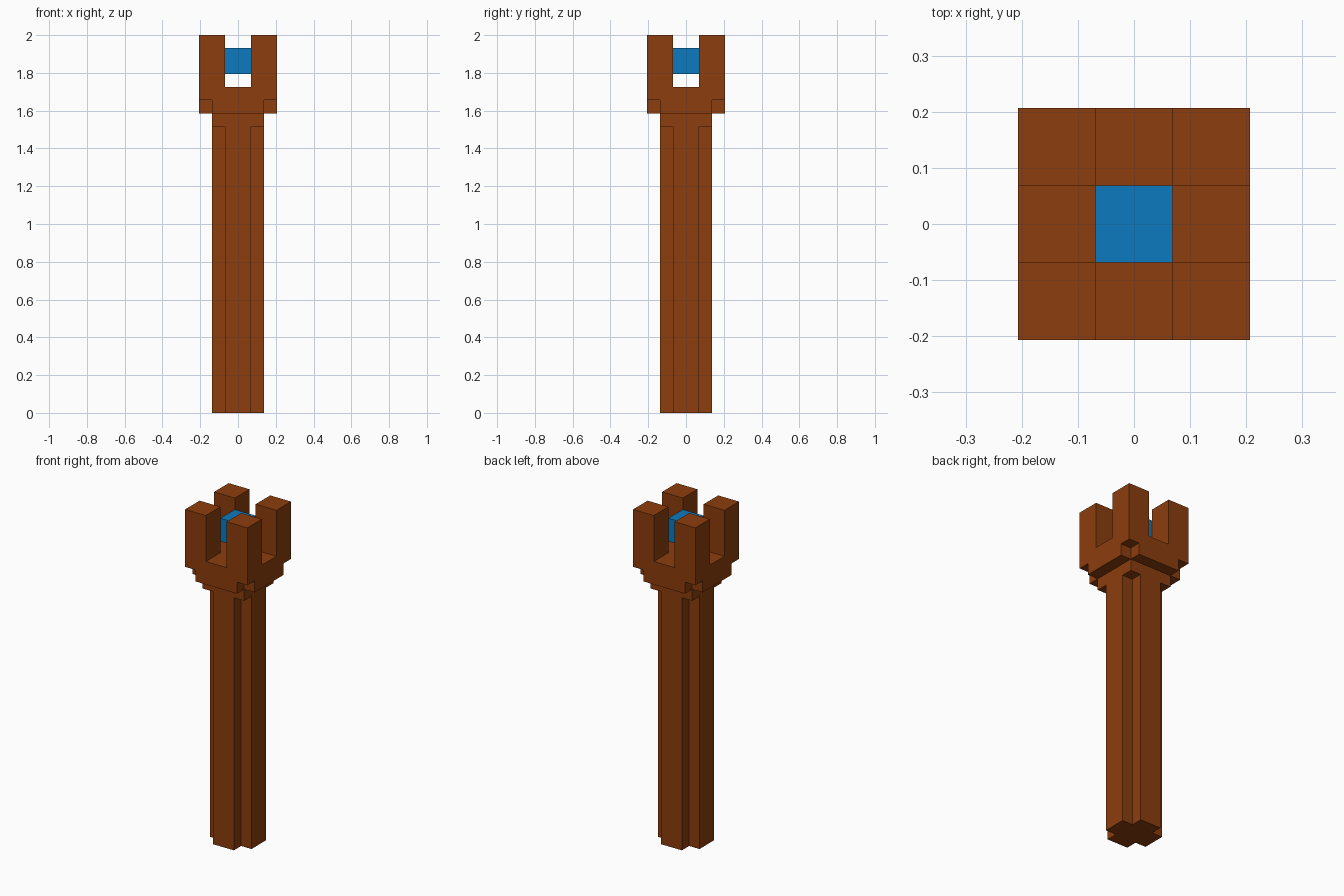
import bpy
import bmesh

if "Cube" in bpy.data.objects:
    bpy.data.objects.remove(bpy.data.objects["Cube"])

U = 2 / 29  # block size: the model is 29 blocks tall


def material(name, rgb):
    m = bpy.data.materials.new(name)
    m.diffuse_color = (*rgb, 1)
    m.use_nodes = True
    m.node_tree.nodes["Principled BSDF"].inputs["Base Color"].default_value = m.diffuse_color
    return m


wood = material("brown wood", (0.262, 0.048, 0.004))
gem_blue = material("bright blue", (0.004, 0.195, 0.521))


def square(half, cx=0, cy=0):
    return [(cx + sx * half, cy + sy * half)
            for sx, sy in ((-1, -1), (1, -1), (1, 1), (-1, 1))]


def notched_square(half, notch=1):
    """Square outline with a square notch cut from every corner."""
    inner = half - notch
    quarter = [(half, inner), (inner, inner), (inner, half)]
    points = []
    for _ in range(4):
        points += quarter
        quarter = [(-y, x) for x, y in quarter]
    return points


def extrude(name, outline, z0, z1, mat):
    """Upright prism from an outline, measured in blocks."""
    bm = bmesh.new()
    base = bm.faces.new([bm.verts.new((x * U, y * U, z0 * U)) for x, y in outline])
    top = bmesh.ops.extrude_face_region(bm, geom=[base])["geom"]
    verts = [v for v in top if isinstance(v, bmesh.types.BMVert)]
    bmesh.ops.translate(bm, vec=(0, 0, (z1 - z0) * U), verts=verts)
    # The extrude leaves the bottom open or closed depending on context
    edges = [e for e in bm.edges if e.is_boundary]
    if edges:
        bmesh.ops.holes_fill(bm, edges=edges)
    bmesh.ops.recalc_face_normals(bm, faces=bm.faces)
    mesh = bpy.data.meshes.new(name)
    bm.to_mesh(mesh)
    bm.free()
    mesh.materials.append(mat)
    obj = bpy.data.objects.new(name, mesh)
    bpy.context.collection.objects.link(obj)
    return obj


# Shaft with notched corners, and the square collar above it
extrude("shaft", notched_square(2), 0, 22, wood)
extrude("collar", square(2), 22, 23, wood)

# Head: notched lower layer, full upper layer
extrude("head_lower", notched_square(3), 23, 24, wood)
extrude("head_upper", square(3), 24, 25, wood)

# Four corner prongs
for i, (x, y) in enumerate(square(2)):
    extrude(f"prong_{i + 1}", square(1, x, y), 25, 29, wood)

# Floating gem between the prongs
extrude("gem", square(1), 26, 28, gem_blue)
